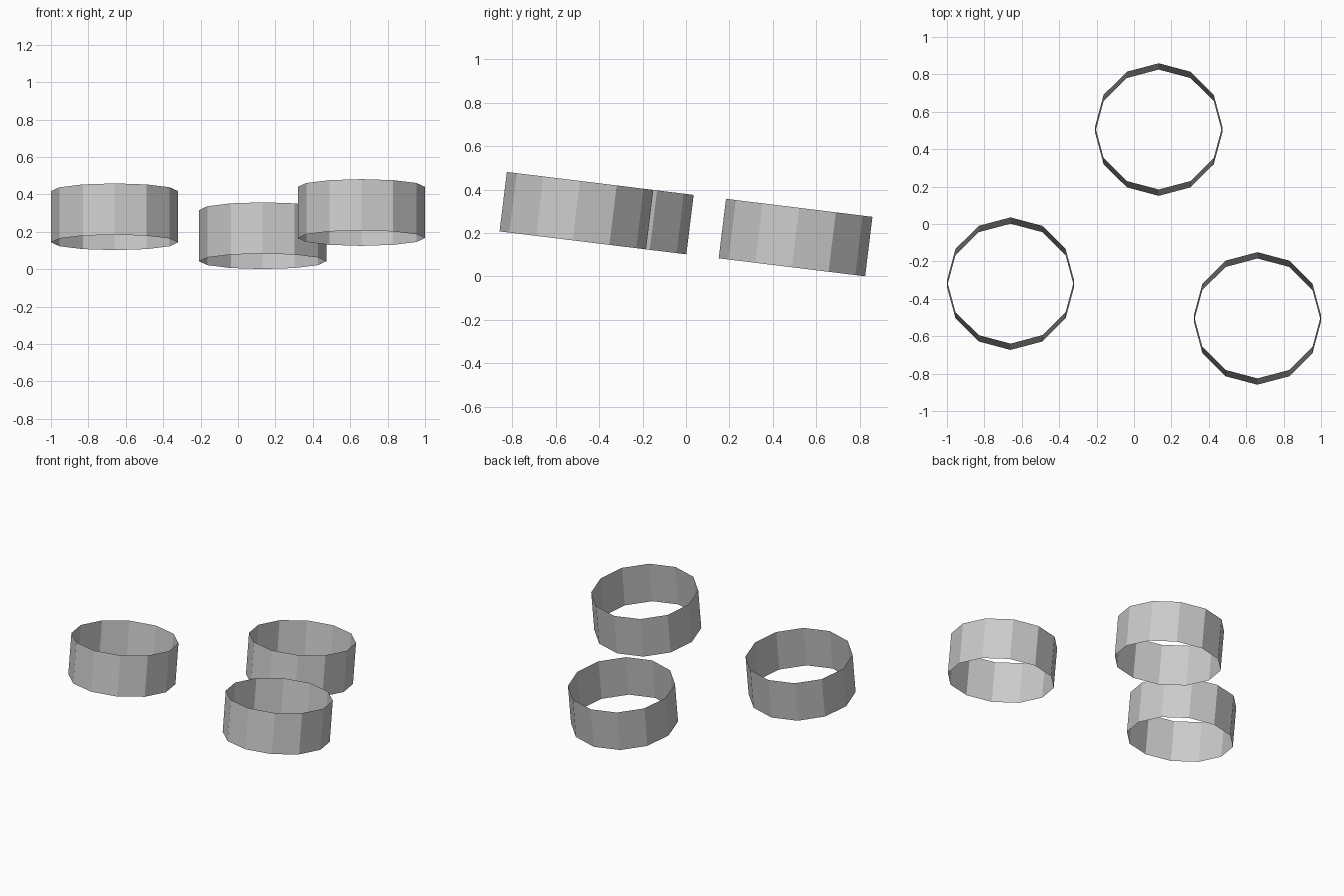
import bpy, math

if "Cube" in bpy.data.objects:
    bpy.data.objects.remove(bpy.data.objects["Cube"])

RADIUS, HEIGHT, TILT = 0.34, 0.276, math.radians(-7)


def open_ring(name, x, y, z):
    # thin twelve-sided tube without caps, leaning slightly to the back
    bpy.ops.mesh.primitive_cylinder_add(
        vertices=12, radius=RADIUS, depth=HEIGHT, end_fill_type='NOTHING',
        location=(x, y, z), rotation=(TILT, 0, 0))
    bpy.context.object.name = name


# three matching rings lying on one sloping plane
for name, x, y in (("back_ring", 0.132, 0.505),
                   ("left_ring", -0.66, -0.319),
                   ("right_ring", 0.66, -0.505)):
    open_ring(name, x, y, 0.179 + (y - 0.505) * math.tan(TILT))
